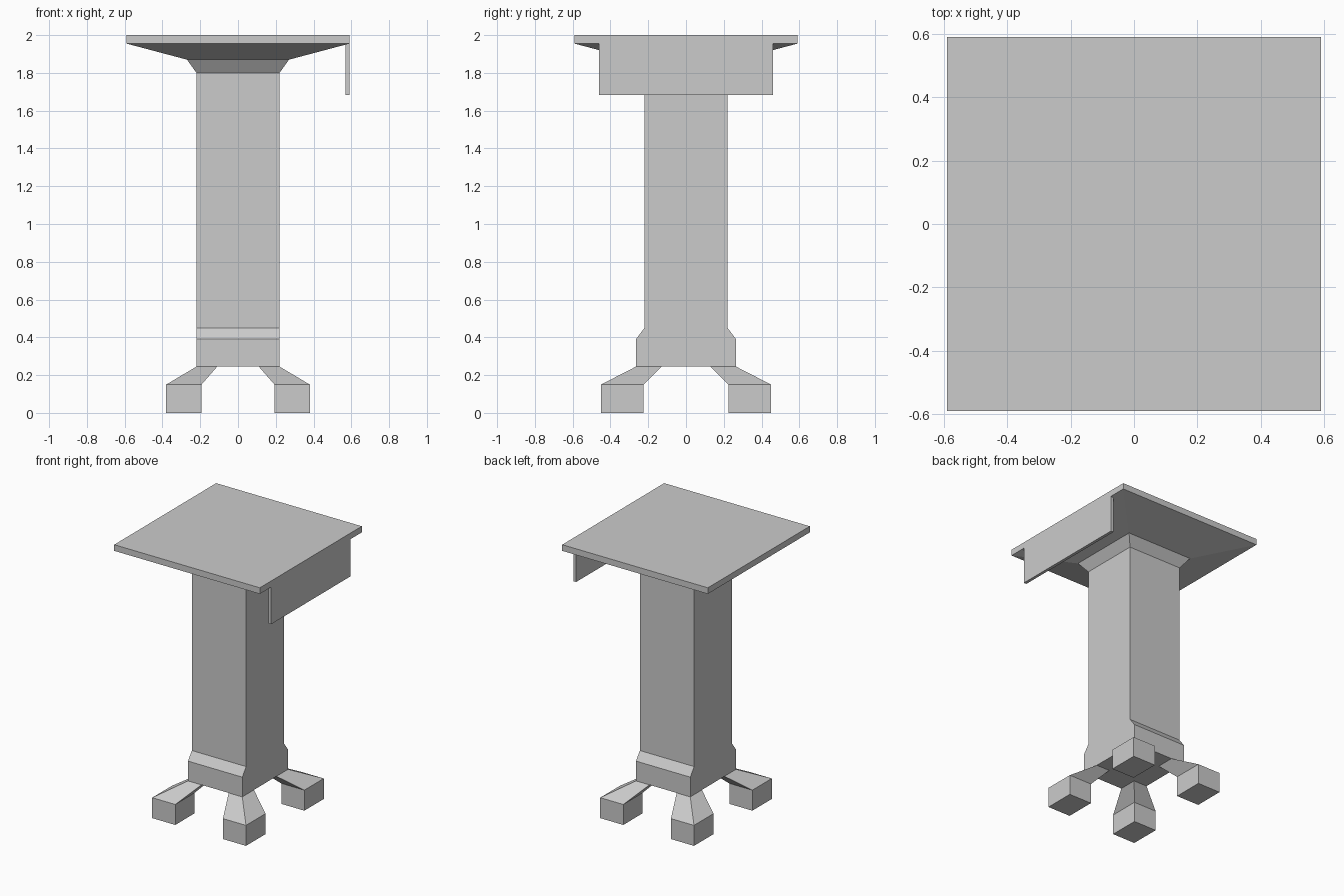
import bpy, bmesh

if "Cube" in bpy.data.objects:
    bpy.data.objects.remove(bpy.data.objects["Cube"])


def loft(name, sections):
    """Closed solid through stacked rectangles (x0, x1, y0, y1, z), bottom to top."""
    bm = bmesh.new()
    rings = [[bm.verts.new(p) for p in ((x0, y0, z), (x1, y0, z), (x1, y1, z), (x0, y1, z))]
             for x0, x1, y0, y1, z in sections]
    bm.faces.new(rings[0][::-1])
    bm.faces.new(rings[-1])
    for low, high in zip(rings, rings[1:]):
        for i in range(4):
            j = (i + 1) % 4
            bm.faces.new((low[i], low[j], high[j], high[i]))
    bmesh.ops.recalc_face_normals(bm, faces=bm.faces)
    mesh = bpy.data.meshes.new(name)
    bm.to_mesh(mesh)
    bm.free()
    obj = bpy.data.objects.new(name, mesh)
    bpy.context.collection.objects.link(obj)
    return obj


def centred(hx, hy, z):
    return (-hx, hx, -hy, hy, z)


# Column with a plinth that flares to front and back, and a spreading capital
loft("column", [
    centred(0.22, 0.265, 0.245),
    centred(0.22, 0.265, 0.39),
    centred(0.22, 0.22, 0.45),
    centred(0.22, 0.22, 1.80),
    centred(0.27, 0.27, 1.87),
    centred(0.59, 0.59, 1.955),
    centred(0.59, 0.59, 2.0),
])

# Thin panel hanging below the right edge of the top
loft("hanging_panel", [(0.568, 0.59, -0.46, 0.46, 1.683),
                       (0.568, 0.59, -0.46, 0.46, 1.956)])

# Splayed foot, mirrored to all four corners
foot = loft("feet", [
    (0.193, 0.38, 0.225, 0.45, 0.0),
    (0.193, 0.38, 0.225, 0.45, 0.15),
    (0.11, 0.22, 0.13, 0.265, 0.245),
])
mirror = foot.modifiers.new("mirror", 'MIRROR')
mirror.use_axis = (True, True, False)
mirror.use_mirror_merge = False
